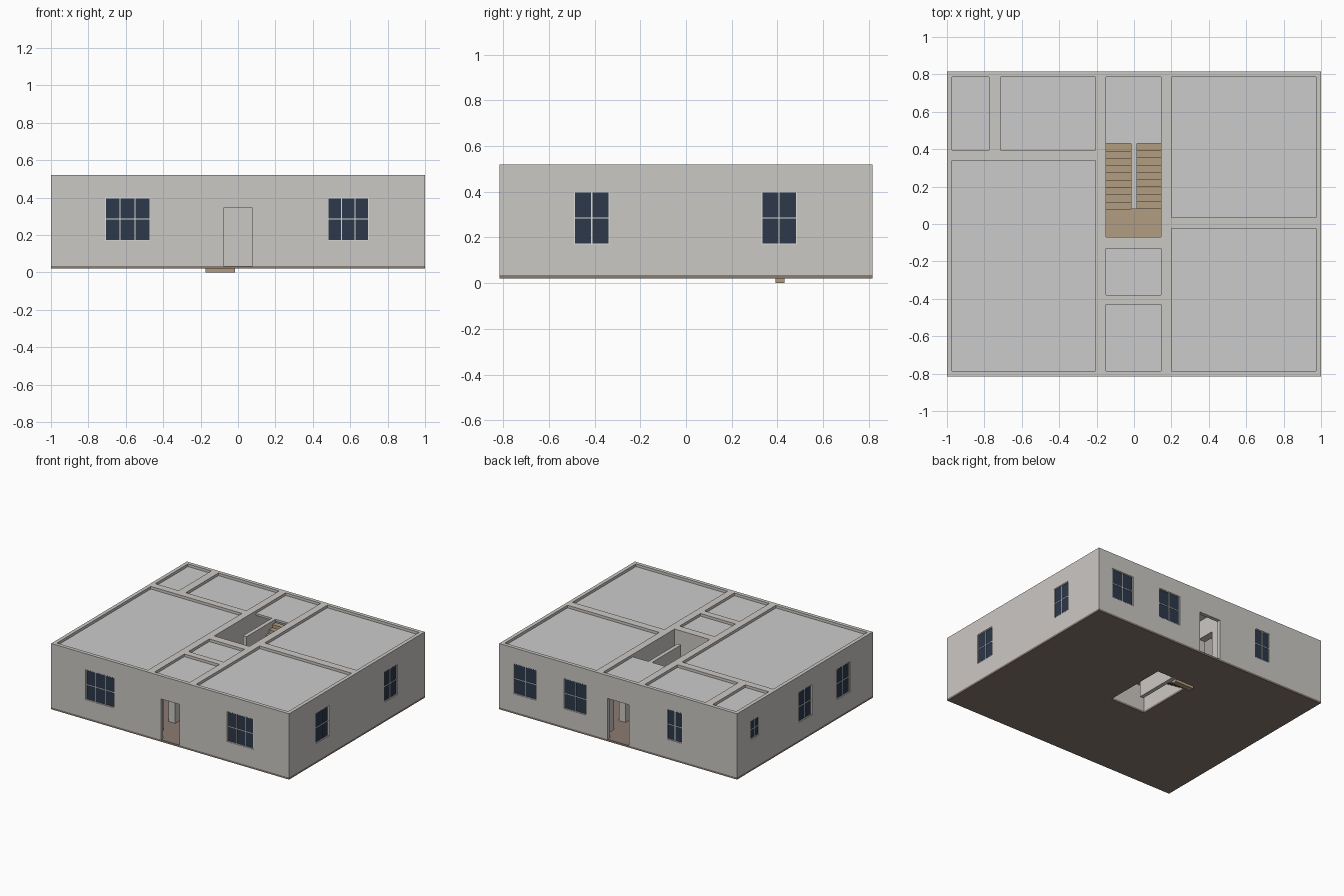
import bpy, bmesh
from mathutils import Matrix, Vector

if "Cube" in bpy.data.objects:
    bpy.data.objects.remove(bpy.data.objects["Cube"])


def material(name, rgb):
    m = bpy.data.materials.new(name)
    m.diffuse_color = (*rgb, 1)
    m.use_nodes = True
    m.node_tree.nodes["Principled BSDF"].inputs["Base Color"].default_value = m.diffuse_color
    return m


WALL = material("plaster", (0.60, 0.58, 0.55))
FLOOR = material("floor_brown", (0.26, 0.20, 0.17))
WOOD = material("stair_wood", (0.45, 0.34, 0.22))
GLASS = material("dark_glass", (0.025, 0.04, 0.07))
WHITE = material("window_white", (0.75, 0.74, 0.70))


def boxes(name, specs, mat=None):
    """One object from boxes given as (x0, x1, y0, y1, z0, z1)."""
    bm = bmesh.new()
    for x0, x1, y0, y1, z0, z1 in specs:
        centre = Vector(((x0 + x1) / 2, (y0 + y1) / 2, (z0 + z1) / 2))
        size = (abs(x1 - x0), abs(y1 - y0), abs(z1 - z0))
        bmesh.ops.create_cube(bm, size=1, matrix=Matrix.LocRotScale(centre, None, size))
    me = bpy.data.meshes.new(name)
    bm.to_mesh(me)
    bm.free()
    ob = bpy.data.objects.new(name, me)
    bpy.context.collection.objects.link(ob)
    if mat:
        me.materials.append(mat)
    return ob


def cut(ob, specs):
    """Subtract a set of separate boxes and discard the cutter."""
    cutter = boxes("cutter", specs)
    cutter.hide_render = True
    mod = ob.modifiers.new("cut", 'BOOLEAN')
    mod.operation, mod.solver, mod.object = 'DIFFERENCE', 'EXACT', cutter
    bpy.context.view_layer.objects.active = ob
    bpy.ops.object.modifier_apply(modifier=mod.name)
    bpy.data.objects.remove(cutter)


X, Y = 1.0, 0.815
Z0, ZF, ZT = 0.02, 0.035, 0.52
T = 0.028                      # outer wall thickness
SX0, SX1, SY0, SY1 = -0.15, 0.145, -0.07, 0.43   # stairwell

# Rooms as plan rectangles (x0, x1, y0, y1)
rooms = {
    "small_room": (-0.972, -0.775, 0.395, 0.787),
    "back_left_room": (-0.715, -0.205, 0.395, 0.787),
    "left_room": (-0.972, -0.205, -0.787, 0.34),
    "stair_hall": (SX0, SX1, SY0, 0.787),
    "closet": (SX0, SX1, -0.38, -0.13),
    "entry": (SX0, SX1, -0.787, -0.43),
    "back_right_room": (0.2, 0.972, 0.035, 0.787),
    "front_right_room": (0.2, 0.972, -0.787, -0.025),
}

# Windows: side, start, end, sill, head, columns
windows = [
    ("front", -0.71, -0.47, 0.17, 0.4, 3), ("front", 0.48, 0.70, 0.17, 0.4, 3),
    ("back", 0.69, 0.88, 0.17, 0.4, 2), ("back", 0.27, 0.455, 0.17, 0.4, 2),
    ("back", -0.54, -0.41, 0.17, 0.4, 2),
    ("right", -0.49, -0.335, 0.17, 0.4, 2), ("right", 0.33, 0.485, 0.17, 0.4, 2),
    ("left", 0.55, 0.65, 0.26, 0.4, 2), ("left", -0.085, 0.07, 0.17, 0.4, 2),
    ("left", -0.54, -0.385, 0.17, 0.4, 2),
]


def in_wall(side, a, b, z0, z1, d0, d1):
    """Box on an outer wall, from depth d0 to d1 behind the outer face."""
    s = 1 if side in ("right", "back") else -1
    if side in ("front", "back"):
        return (a, b, s * (Y - d0), s * (Y - d1), z0, z1)
    return (s * (X - d0), s * (X - d1), a, b, z0, z1)


# Walls: a solid block hollowed by the rooms, then door and window openings
walls = boxes("walls", [(-X, X, -Y, Y, ZF, ZT)], WALL)
cut(walls, [(*r, ZF - 0.02, ZT + 0.05) for r in rooms.values()])
openings = [in_wall(s, a, b, z0, z1, -0.01, T + 0.01) for s, a, b, z0, z1, n in windows]
openings += [in_wall(s, -w, w, ZF - 0.01, 0.345, -0.01, T + 0.01)
             for s, w in (("front", 0.078), ("back", 0.09))]
# Inner doorways
DZ = (ZF - 0.01, 0.345)
openings += [(-0.215, -0.14, -0.68, -0.54, *DZ), (0.135, 0.21, -0.68, -0.54, *DZ),
             (-0.215, -0.14, 0.52, 0.66, *DZ), (0.135, 0.21, 0.52, 0.66, *DZ),
             (-0.785, -0.705, 0.52, 0.64, *DZ), (-0.55, -0.41, 0.33, 0.405, *DZ),
             (-0.215, -0.14, -0.32, -0.2, *DZ)]
cut(walls, openings)

# Floor slab with the stairwell opening
floor = boxes("floor_slab", [(-X, X, -Y, Y, Z0, ZF)], FLOOR)
cut(floor, [(SX0, SX1, SY0, SY1, -0.05, 0.1)])

# Ceilings sit just below the wall tops, leaving the stairwell open
for name, (x0, x1, y0, y1) in rooms.items():
    if name == "stair_hall":
        y0 = SY1
    boxes(name + "_ceiling", [(x0, x1, y0, y1, 0.485, 0.5)])

# Glass, frames and glazing bars
glass, bars = [], []
for s, a, b, z0, z1, n in windows:
    glass.append(in_wall(s, a, b, z0, z1, 0.008, 0.016))
    f, w = 0.004, 0.0025
    for i in range(1, n):
        c = a + (b - a) * i / n
        bars.append(in_wall(s, c - w, c + w, z0, z1, 0.005, 0.019))
    zc = (z0 + z1) / 2
    bars.append(in_wall(s, a, b, zc - w, zc + w, 0.005, 0.019))
    for c in (a, b - f):
        bars.append(in_wall(s, c, c + f, z0, z1, 0.003, 0.021))
    for c in (z0, z1 - f):
        bars.append(in_wall(s, a, b, c, c + f, 0.003, 0.021))
boxes("window_glass", glass, GLASS)
boxes("window_bars", bars, WHITE)

# Stairs: lower flight on the left, landing, upper flight on the right
N, LAND_Y, RISE = 9, 0.08, 0.025
go = (SY1 - LAND_Y) / N
lower, upper = [], []
for i in range(N):
    top = RISE * (i + 1)
    y = SY1 - go * (i + 1)
    lower.append((-0.175, -0.016, y, y + go, top - RISE, top))
    top = RISE * (N + 2 + i)
    y = LAND_Y + go * i
    upper.append((0.016, 0.17, y, y + go, top - RISE, top))
boxes("lower_flight", lower, WOOD)
boxes("upper_flight", upper, WOOD)
boxes("landing", [(-0.175, 0.17, SY0 - 0.02, LAND_Y, RISE * N, RISE * (N + 1))], WOOD)

# Spine wall between the flights
boxes("spine_wall", [(-0.015, 0.015, LAND_Y, SY1, Z0, 0.5)], WALL)
